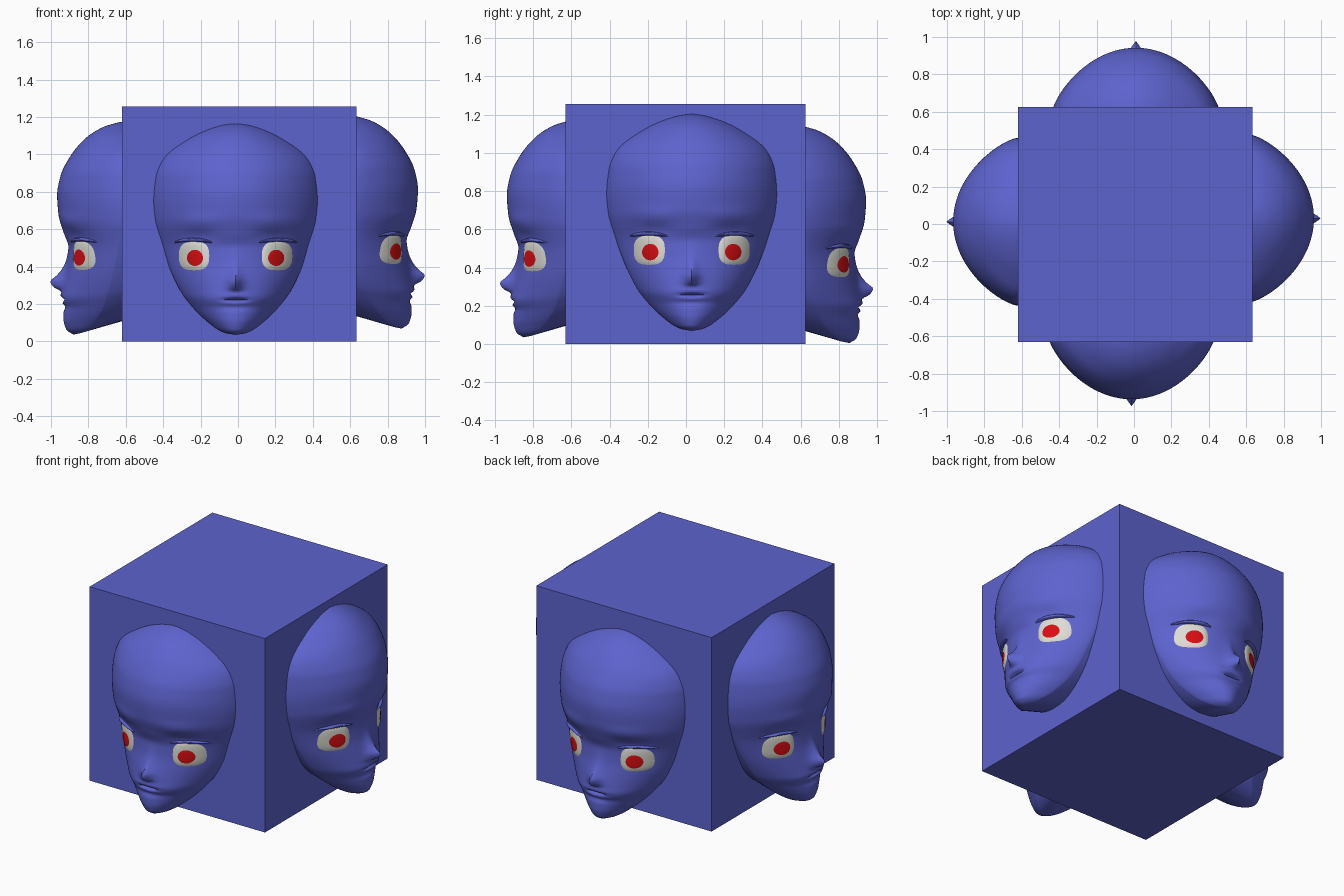
import bpy, bmesh, math
from mathutils import Matrix

if "Cube" in bpy.data.objects:
    bpy.data.objects.remove(bpy.data.objects["Cube"])

def material(name, rgb):
    m = bpy.data.materials.new(name)
    m.diffuse_color = (*rgb, 1)
    m.use_nodes = True
    m.node_tree.nodes["Principled BSDF"].inputs["Base Color"].default_value = m.diffuse_color
    return m

BLUE = material("blue", (0.11, 0.125, 0.62))
WHITE = material("eye_white", (0.72, 0.72, 0.66))
RED = material("iris_red", (0.68, 0.004, 0.006))

# Head curves as (height, value)
HALF_WIDTH = [(.035, 0), (.04, .04), (.06, .09), (.1, .145), (.15, .2), (.2, .245), (.25, .283),
              (.35, .335), (.45, .375), (.55, .41), (.65, .438), (.75, .447), (.88, .435),
              (.95, .41), (1.0, .375), (1.08, .265), (1.12, .19), (1.15, .11), (1.165, .05), (1.172, 0)]
PROFILE = [(.035, .25), (.06, .287), (.12, .303), (.17, .303), (.23, .32), (.28, .31), (.35, .295),
           (.43, .28), (.5, .276), (.58, .302), (.68, .33), (.78, .337), (.88, .32), (.98, .272),
           (1.08, .19), (1.145, .09), (1.172, .0)]
RIM = [(.035, .22), (.1, .14), (.2, .08), (.35, .04), (.55, 0), (1.172, 0)]
NOSE = [(.035, 0), (.262, 0), (.29, .05), (.322, .072), (.345, .05), (.38, .026), (.45, .006), (.52, 0), (1.172, 0)]

def curve(pts, z):
    """Smooth interpolation with flattened slopes at turning points."""
    z = min(max(z, pts[0][0]), pts[-1][0])
    i = 0
    while i < len(pts) - 2 and z > pts[i + 1][0]:
        i += 1
    sec = lambda k: (pts[k + 1][1] - pts[k][1]) / (pts[k + 1][0] - pts[k][0])
    def slope(k):
        if k == 0:
            return sec(0)
        if k == len(pts) - 1:
            return sec(k - 1)
        a, b = sec(k - 1), sec(k)
        return 2 * a * b / (a + b) if a * b > 0 else 0
    (z0, v0), (z1, v1) = pts[i], pts[i + 1]
    h = z1 - z0
    t = (z - z0) / h
    return ((1 + 2 * t) * (1 - t) ** 2 * v0 + t * (1 - t) ** 2 * h * slope(i)
            + t * t * (3 - 2 * t) * v1 + t * t * (t - 1) * h * slope(i + 1))

def bump(x, z, cx, cz, sx, sz):
    return math.exp(-((x - cx) / sx) ** 2 - ((z - cz) / sz) ** 2)

def depth(x, z):
    """How far the face stands out at a point."""
    w = max(curve(HALF_WIDTH, z), 1e-5)
    t = min(abs(x) / w, 1)
    rim = curve(RIM, z)
    d = rim + (curve(PROFILE, z) - rim) * (1 - t * t) ** .75
    d += curve(NOSE, z) * math.exp(-(abs(x) / .034) ** 1.4)
    ax = abs(x)
    d -= .035 * bump(ax, z, 0, .222, .06, .009)       # mouth slit
    d -= .012 * bump(ax, z, 0, .185, .08, .018)       # below the lower lip
    d -= .010 * bump(ax, z, .2, .565, .09, .03)       # crease above the eye
    d += .008 * bump(ax, z, .2, .64, .12, .04)        # brow
    return d

def finish(bm, name, mat, place, angle=60):
    bmesh.ops.remove_doubles(bm, verts=bm.verts, dist=1e-5)
    bmesh.ops.recalc_face_normals(bm, faces=bm.faces)
    # open shells: make sure they face outward (-y before placing)
    if sum(f.normal.y * f.calc_area() for f in bm.faces) > 0:
        bmesh.ops.reverse_faces(bm, faces=bm.faces)
    bm.transform(place)
    me = bpy.data.meshes.new(name)
    bm.to_mesh(me)
    bm.free()
    me.materials.append(mat)
    ob = bpy.data.objects.new(name, me)
    bpy.context.collection.objects.link(ob)
    bpy.context.view_layer.objects.active = ob
    ob.select_set(True)
    bpy.ops.object.shade_smooth_by_angle(angle=math.radians(angle))
    ob.select_set(False)

def grid_faces(bm, rows):
    for a, b in zip(rows, rows[1:]):
        for i in range(len(a) - 1):
            bm.faces.new((a[i], a[i + 1], b[i + 1], b[i]))

def head(name, place, n_rows=110, n_cols=72):
    bm = bmesh.new()
    rows = []
    for r in range(n_rows + 1):
        s = r / n_rows
        s = s + .07 * math.sin(2 * math.pi * s) * (s - 1) * .5 if s < .5 else s
        z = .035 + 1.137 * s
        w = curve(HALF_WIDTH, z)
        rim = curve(RIM, z)
        row = []
        for c in range(n_cols + 1):
            x = w * math.sin((c / n_cols - .5) * math.pi)
            row.append(bm.verts.new((x, -depth(x, z), z)))
        # skirt running back into the block, tucked up under the jaw
        k = rim / .22
        back = [bm.verts.new((sx * w * (1 - .05 * k), .04, z + .08 * k)) for sx in (-1, 1)]
        rows.append([back[0]] + row + [back[1]])
    grid_faces(bm, rows)
    # underside of the chin
    finish(bm, name, BLUE, place)

def patch(name, mat, place, cx, cz, hw, hh, edge, mid, power=2.0, bend=0, rings=8, seg=40):
    """Rounded plate that follows the face surface."""
    bm = bmesh.new()
    rows = []
    for r in range(rings + 1):
        q = r / rings
        row = []
        for s in range(seg + 1):
            a = 2 * math.pi * (s % seg) / seg
            c, n = math.cos(a), math.sin(a)
            u = q * math.copysign(abs(c) ** (2 / power), c)
            v = q * math.copysign(abs(n) ** (2 / power), n)
            x, z = cx + hw * u, cz + hh * v + bend * (1 - u * u)
            row.append(bm.verts.new((x, -depth(x, z) - mid + (mid - edge) * q ** 4, z)))
        rows.append(row)
    bmesh_rows = rows
    for a, b in zip(bmesh_rows, bmesh_rows[1:]):
        for i in range(seg):
            if a is rows[0]:
                bm.faces.new((a[i], b[i], b[i + 1]))
            else:
                bm.faces.new((a[i], b[i], b[i + 1], a[i + 1]))
    finish(bm, name, mat, place)

# Central block
bm = bmesh.new()
bmesh.ops.create_cube(bm, size=1.255)
finish(bm, "block", BLUE, Matrix.Translation((.007, -.003, .6275)), 30)

# One head per side: turn, sideways shift, outward shift, lift
SIDES = {"front": (0, -.013, .60, 0), "right": (90, .03, .625, .034),
         "back": (180, -.01, .605, -.03), "left": (270, -.012, .63, .002)}
for side, (turn, shift, out, lift) in SIDES.items():
    place = Matrix.Rotation(math.radians(turn), 4, 'Z') @ Matrix.Translation((shift, -out, lift))
    head(side + "_head", place)
    for tag, s in (("a", -1), ("b", 1)):
        patch(f"{side}_eye_{tag}", WHITE, place, s * .222, .457, .088, .083, -.004, .012, 2.8)
        patch(f"{side}_iris_{tag}", RED, place, s * .217, .447, .043, .043, .0125, .0155)
        patch(f"{side}_eyelid_{tag}", BLUE, place, s * .228, .528, .108, .011, -.003, .02, 2, .016)
